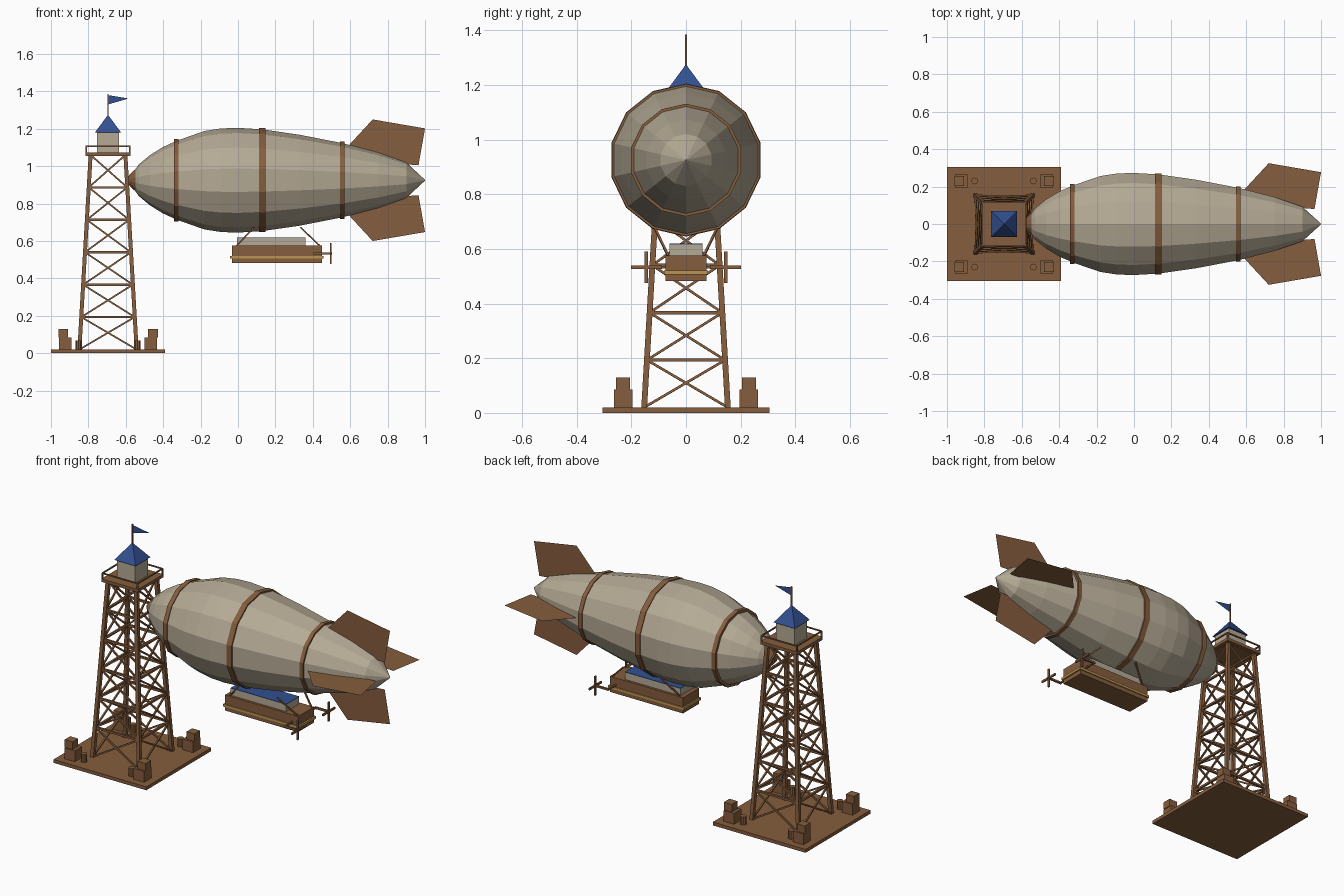
import bpy, bmesh, math
from mathutils import Vector, Matrix

if "Cube" in bpy.data.objects:
    bpy.data.objects.remove(bpy.data.objects["Cube"])


def material(name, rgb):
    m = bpy.data.materials.new(name)
    m.diffuse_color = (*rgb, 1)
    m.use_nodes = True
    m.node_tree.nodes["Principled BSDF"].inputs["Base Color"].default_value = m.diffuse_color
    return m


CANVAS = material("canvas", (0.46, 0.40, 0.30))
WOOD = material("brown_wood", (0.235, 0.11, 0.047))
BLUE = material("blue_roof", (0.032, 0.08, 0.28))
GOLD = material("gold_trim", (0.50, 0.30, 0.08))
TX, CZ, SIDES = -0.695, 0.925, 14      # tower axis, hull axis height, hull sides


def make(name, mat, build, recalc=True):
    bm = bmesh.new()
    build(bm)
    if recalc:
        bmesh.ops.recalc_face_normals(bm, faces=bm.faces[:])
    me = bpy.data.meshes.new(name)
    bm.to_mesh(me)
    bm.free()
    me.materials.append(mat)
    ob = bpy.data.objects.new(name, me)
    bpy.context.collection.objects.link(ob)
    return ob


def box(bm, lo, hi):
    lo, hi = Vector(lo), Vector(hi)
    bmesh.ops.create_cube(bm, size=1, matrix=Matrix.Translation((lo + hi) / 2)
                          @ Matrix.Diagonal((*(hi - lo), 1)))


def beam(bm, a, b, t):
    a, b = Vector(a), Vector(b)
    d = b - a
    x = d.cross(Vector((0, 1, 0)) if abs(d.y) < 0.9 * d.length else Vector((1, 0, 0))).normalized()
    y = d.normalized().cross(x)
    rot = Matrix((x, y, d.normalized())).transposed().to_4x4()
    bmesh.ops.create_cube(bm, size=1, matrix=Matrix.Translation((a + b) / 2) @ rot
                          @ Matrix.Diagonal((t, t, d.length, 1)))


def revolve(bm, profile):
    # rings around the hull axis, one corner pointing straight up
    rings = []
    for x, r in profile:
        rings.append([bm.verts.new((x, r * math.cos(a), CZ + r * math.sin(a)))
                      for a in (math.pi / 2 + k * math.tau / SIDES for k in range(SIDES))])
    for p, q in zip(rings, rings[1:]):
        for k in range(SIDES):
            j = (k + 1) % SIDES
            bm.faces.new((p[k], p[j], q[j], q[k]))
    bm.faces.new(rings[0])
    bm.faces.new(rings[-1])


QUAD = [(-1, -1), (1, -1), (1, 1), (-1, 1)]

# ---- Ground deck with crates and barrels
make("base_deck", WOOD, lambda bm: box(bm, (-1, -0.305, 0), (-0.39, 0.305, 0.02)))


def crates(bm):
    for sx, sy in QUAD:
        for off, s, z0, z1 in ((0.228, 0.034, 0.02, 0.085), (0.24, 0.026, 0.085, 0.13)):
            x, y = TX + sx * off, sy * 0.23
            box(bm, (x - s, y - s, z0), (x + s, y + s, z1))


def barrels(bm):
    for sx, sy in QUAD:
        bmesh.ops.create_cone(bm, cap_ends=True, segments=10, radius1=0.018, radius2=0.018, depth=0.05,
                              matrix=Matrix.Translation((TX + sx * 0.157, sy * 0.23, 0.043)))


make("crates", WOOD, crates)
make("barrels", WOOD, barrels)

# ---- Lattice tower
ZB, ZT, BAYS = 0.02, 1.06, 6


def corner(k, z):
    h = 0.153 + (0.093 - 0.153) * (z - ZB) / (ZT - ZB)
    sx, sy = QUAD[k % 4]
    return Vector((TX + sx * h, sy * h, z))


def tower_legs(bm):
    for k in range(4):
        beam(bm, corner(k, ZB - 0.005), corner(k, ZT), 0.021)


def tower_braces(bm):
    step = (ZT - ZB) / BAYS
    for i in range(BAYS):
        z0, z1 = ZB + i * step, ZB + (i + 1) * step
        for k in range(4):
            beam(bm, corner(k, z0), corner(k + 1, z1), 0.009)
            beam(bm, corner(k + 1, z0), corner(k, z1), 0.009)
            beam(bm, corner(k, z1), corner(k + 1, z1), 0.012)


make("tower_legs", WOOD, tower_legs)
make("tower_braces", WOOD, tower_braces)

# ---- Lookout platform, railing, cabin, roof, flag
make("platform", WOOD, lambda bm: box(bm, (TX - 0.12, -0.12, 1.055), (TX + 0.12, 0.12, 1.073)))


def railing(bm):
    h = 0.116
    for k in range(4):
        (ax, ay), (bx, by) = QUAD[k], QUAD[(k + 1) % 4]
        a, b = Vector((TX + ax * h, ay * h, 1.106)), Vector((TX + bx * h, by * h, 1.106))
        beam(bm, a, b, 0.007)
        beam(bm, a, a - Vector((0, 0, 0.04)), 0.008)


make("railing", WOOD, railing)
make("lookout_cabin", CANVAS, lambda bm: box(bm, (TX - 0.06, -0.06, 1.073), (TX + 0.06, 0.06, 1.18)))
make("lookout_roof", BLUE, lambda bm: bmesh.ops.create_cone(
    bm, cap_ends=True, segments=4, radius1=0.07 * math.sqrt(2), radius2=0, depth=0.095,
    matrix=Matrix.Translation((TX, 0, 1.2275)) @ Matrix.Rotation(math.pi / 4, 4, 'Z')))
make("flag_pole", WOOD, lambda bm: beam(bm, (TX, 0, 1.26), (TX, 0, 1.385), 0.007))


def sheet(points):
    return lambda bm: bm.faces.new([bm.verts.new(p) for p in points])


make("flag", BLUE, sheet([(TX, 0, 1.33), (-0.585, 0, 1.362), (TX, 0, 1.38)]), False)

# ---- Hull, nose cap and bands
HULL = [(-0.555, 0.05), (-0.53, 0.085), (-0.47, 0.135), (-0.40, 0.178), (-0.325, 0.212), (-0.18, 0.263),
        (-0.09, 0.277), (0.0, 0.28), (0.13, 0.272), (0.33, 0.243), (0.56, 0.198), (0.75, 0.148),
        (0.9, 0.095), (1.0, 0.002)]


def hull_radius(x):
    for (x0, r0), (x1, r1) in zip(HULL, HULL[1:]):
        if x0 <= x <= x1:
            return r0 + (r1 - r0) * (x - x0) / (x1 - x0)


make("hull", CANVAS, lambda bm: revolve(bm, HULL))
make("nose_cap", WOOD, lambda bm: revolve(bm, [(-0.592, 0.015), (-0.565, 0.045), (-0.542, 0.064), (-0.538, 0.05)]))
for i, (x, w) in enumerate(((-0.33, 0.013), (0.13, 0.017), (0.557, 0.012))):
    r0, r1 = hull_radius(x - w), hull_radius(x + w)
    r = max(r0, r1, hull_radius(x)) + 0.005
    make(f"hull_band_{i + 1}", WOOD, lambda bm: revolve(
        bm, [(x - w, r0 - 0.01), (x - w, r), (x + w, r), (x + w, r1 - 0.01)]))

# ---- Four thin tail fins
FIN = [(0.588, 0.182), (0.72, 0.325), (1.0, 0.277), (0.965, 0.08), (0.9, 0.085)]
for name, dy, dz in (("top", 0, 1), ("bottom", 0, -1), ("back", 1, 0), ("front", -1, 0)):
    make(f"{name}_fin", WOOD, sheet([(x, dy * r, CZ + dz * r) for x, r in FIN]), False)

# ---- Gondola
make("gondola", WOOD, lambda bm: box(bm, (-0.033, -0.075, 0.482), (0.448, 0.075, 0.575)))
make("gondola_trim", GOLD, lambda bm: box(bm, (-0.042, -0.081, 0.506), (0.457, 0.081, 0.52)))
make("gondola_cabin", CANVAS, lambda bm: box(bm, (-0.005, -0.061, 0.575), (0.36, 0.061, 0.616)))
make("gondola_roof", BLUE, lambda bm: box(bm, (-0.005, -0.061, 0.616), (0.36, 0.061, 0.619)))


def struts(bm):
    for s in (-1, 1):
        beam(bm, (-0.01, s * 0.064, 0.572), (0.085, s * 0.112, 0.672), 0.008)
        beam(bm, (0.44, s * 0.064, 0.572), (0.335, s * 0.112, 0.672), 0.008)


def propellers(bm):
    for s in (-1, 1):
        y, z = s * 0.145, 0.533
        beam(bm, (0.41, s * 0.07, z), (0.41, y, z), 0.009)              # outrigger
        beam(bm, (0.405, y, z), (0.503, y, z), 0.011)                   # shaft
        box(bm, (0.491, y - 0.006, z - 0.057), (0.499, y + 0.006, z + 0.057))
        box(bm, (0.491, y - 0.057, z - 0.006), (0.499, y + 0.057, z + 0.006))


make("gondola_struts", WOOD, struts)
make("propellers", WOOD, propellers)
